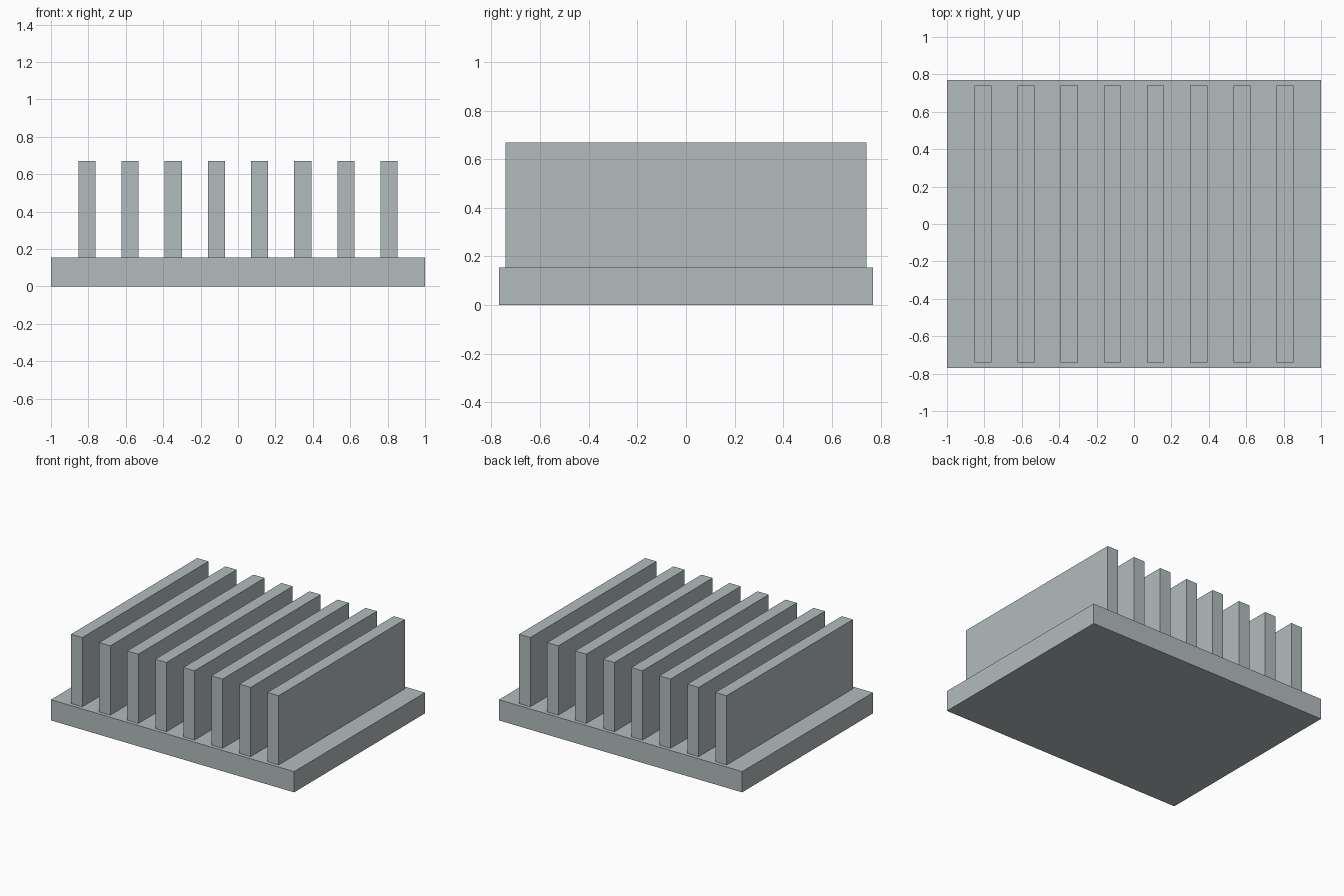
import bpy

cube = bpy.data.objects.get("Cube")
if cube:
    bpy.data.objects.remove(cube, do_unlink=True)

# Brushed metal grey
metal = bpy.data.materials.new("light_metal_grey")
metal.use_nodes = True
colour = (0.45, 0.5, 0.51, 1)
metal.diffuse_color = colour
metal.node_tree.nodes["Principled BSDF"].inputs["Base Color"].default_value = colour


def block(name, size, centre):
    """Add a flat-faced box with the given full size."""
    bpy.ops.mesh.primitive_cube_add(size=1, location=centre)
    obj = bpy.context.object
    obj.name = name
    obj.scale = size
    bpy.ops.object.transform_apply(location=False, rotation=False, scale=True)
    obj.data.materials.append(metal)
    return obj


BASE_DEPTH, BASE_TOP = 1.538, 0.154
FIN_WIDTH, FIN_DEPTH, FIN_TOP = 0.092, 1.483, 0.669
FIN_COUNT, PITCH = 8, 0.2308

# Base plate
block("base_plate", (2, BASE_DEPTH, BASE_TOP), (0, 0, BASE_TOP / 2))

# Evenly spaced cooling fins standing on the plate
for i in range(FIN_COUNT):
    x = (i - (FIN_COUNT - 1) / 2) * PITCH
    block(f"fin_{i + 1}", (FIN_WIDTH, FIN_DEPTH, FIN_TOP - BASE_TOP),
          (x, 0, (FIN_TOP + BASE_TOP) / 2))
